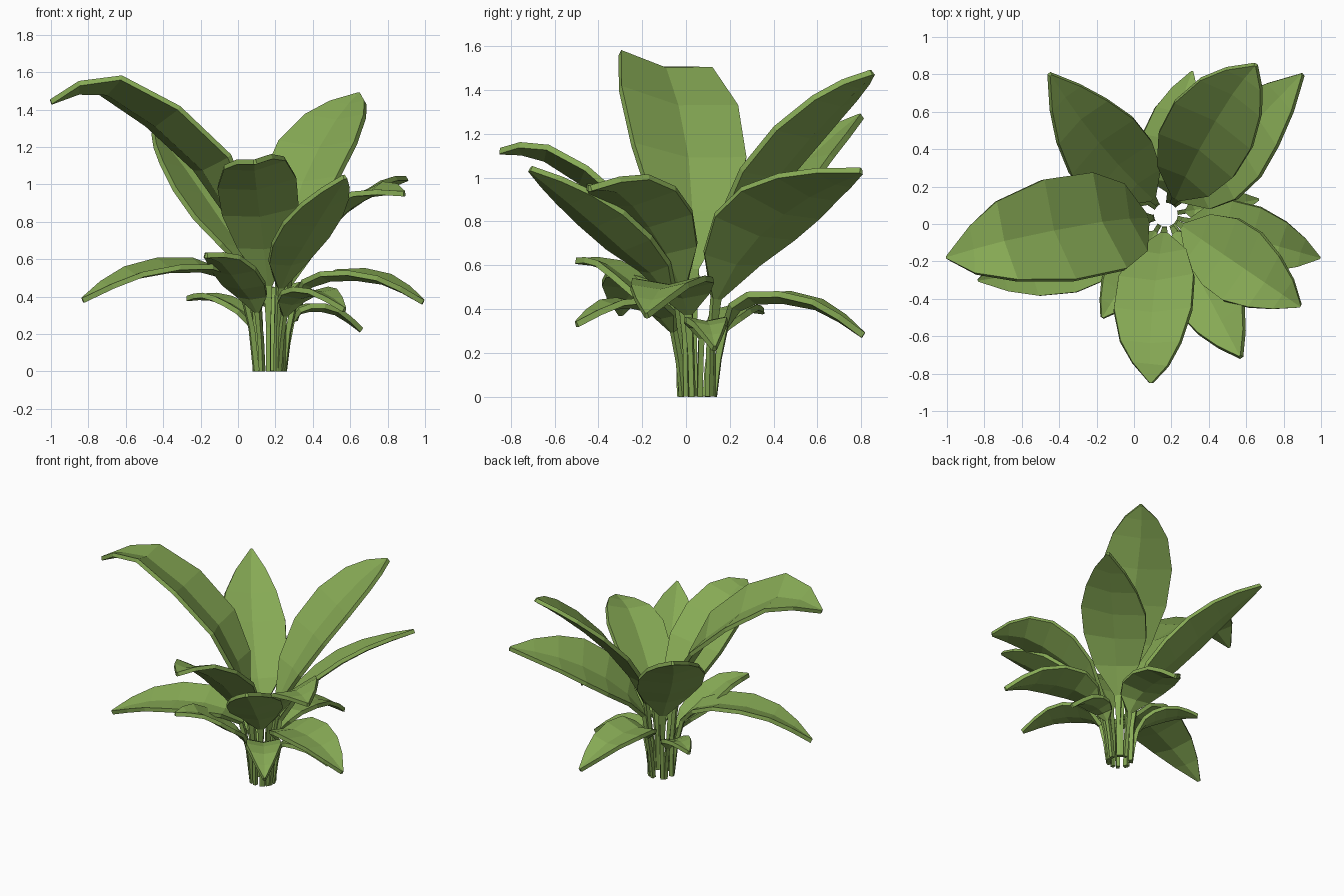
import bpy
import math
from mathutils import Vector

if "Cube" in bpy.data.objects:
    bpy.data.objects.remove(bpy.data.objects["Cube"], do_unlink=True)

# Single leaf green
green = bpy.data.materials.new("leaf_green")
green.use_nodes = True
colour = (0.24, 0.40, 0.09, 1)
green.diffuse_color = colour
green.node_tree.nodes["Principled BSDF"].inputs["Base Color"].default_value = colour
green.node_tree.nodes["Principled BSDF"].inputs["Roughness"].default_value = 0.9

CENTRE = Vector((0.17, 0.05, 0))
BASE_RADIUS = 0.077
STEM_HALF = 0.012
THICKNESS = 0.028

# Position along the spine (0 ground, 1 neck, 4 tip) and share of the full width
SECTIONS = [(0, 0), (0.5, 0), (1, 0.1), (1.5, 0.68), (2, 0.97),
            (2.5, 1), (3, 0.78), (3.5, 0.46), (4, 0.02)]


def spline(knots, u):
    """Point on a smooth curve through the knots."""
    i = min(int(u), len(knots) - 2)
    t = u - i
    b, c = knots[i], knots[i + 1]
    a = knots[i - 1] if i > 0 else b * 2 - c
    d = knots[i + 2] if i + 2 < len(knots) else c * 2 - b
    return 0.5 * (2 * b + (c - a) * t + (2 * a - 5 * b + 4 * c - d) * t ** 2
                  + (3 * b - a - 3 * c + d) * t ** 3)


def leaf(name, tip, neck, mid, crest, width, roll=0, bow=0):
    """Stem and blade in one folded strip; neck, mid, crest are (radius, height).
    A positive roll lifts the left edge; a positive bow swings the blade left."""
    tip = Vector(tip)
    out = tip - CENTRE
    out.z = 0
    reach = out.length
    out.normalize()
    left = Vector((-out.y, out.x, 0))
    knots = [Vector(p) for p in
             ((BASE_RADIUS, 0), neck, mid, crest, (reach, tip.z))]

    verts, faces = [], []
    for u, share in SECTIONS:
        p = spline(knots, u)
        step = spline(knots, min(u + 0.05, 4)) - spline(knots, max(u - 0.05, 0))
        tangent = (out * step.x + Vector((0, 0, step.y))).normalized()
        normal = tangent.cross(left)
        angle = math.radians(roll) * min(u / 2, 1)
        side = left * math.cos(angle) + normal * math.sin(angle)
        half = max(share * width / 2, STEM_HALF if u <= 1 else 0.008)
        fold = normal * half * 0.1 if u > 1 else Vector()
        swing = left * bow * math.sin(math.pi * max(u - 1, 0) / 3)
        spot = CENTRE + out * p.x + Vector((0, 0, p.y)) + swing
        verts += [spot + side * half + fold, spot - fold, spot - side * half + fold]
    for row in range(len(SECTIONS) - 1):
        for col in range(2):
            k = row * 3 + col
            faces.append((k, k + 1, k + 4, k + 3))

    mesh = bpy.data.meshes.new(name)
    mesh.from_pydata(verts, [], faces)
    mesh.materials.append(green)
    obj = bpy.data.objects.new(name, mesh)
    bpy.context.collection.objects.link(obj)
    solid = obj.modifiers.new("thickness", "SOLIDIFY")
    solid.thickness = THICKNESS
    solid.offset = 0


# Tall upper leaves
leaf("tall_right_leaf", (-1, -0.18, 1.44), (0.11, 0.58), (0.33, 1.1), (0.87, 1.51), 0.57, 11, -0.03)
leaf("tall_back_right_leaf", (-0.45, 0.8, 1.28), (0.12, 0.5), (0.36, 0.8), (0.68, 1.09), 0.45, 3, 0.03)
leaf("tall_back_left_leaf", (0.65, 0.85, 1.48), (0.11, 0.55), (0.38, 1.02), (0.73, 1.35), 0.48, 0, 0.03)
leaf("wide_back_left_leaf", (0.9, 0.8, 1.03), (0.12, 0.45), (0.38, 0.76), (0.71, 0.94), 0.46, -18)
leaf("wide_left_leaf", (0.89, -0.44, 0.95), (0.12, 0.5), (0.37, 0.8), (0.64, 0.96), 0.42, 10)
leaf("front_left_leaf", (0.57, -0.71, 1.04), (0.12, 0.45), (0.36, 0.69), (0.64, 0.9), 0.37, 9)
leaf("front_leaf", (0.09, -0.85, 1.12), (0.11, 0.46), (0.35, 0.85), (0.69, 1.1), 0.42, 9, -0.025)

# Drooping lower leaves
leaf("low_left_leaf", (0.99, -0.18, 0.37), (0.14, 0.38), (0.33, 0.51), (0.63, 0.49), 0.35, 2)
leaf("low_right_leaf", (-0.83, -0.3, 0.38), (0.15, 0.42), (0.4, 0.56), (0.78, 0.52), 0.37, -6, 0.05)
leaf("low_back_leaf", (0.31, 0.81, 0.28), (0.13, 0.32), (0.26, 0.45), (0.55, 0.42), 0.32, 0, 0.04)
leaf("low_front_right_leaf", (-0.17, -0.5, 0.62), (0.12, 0.32), (0.27, 0.46), (0.48, 0.6), 0.27)
leaf("low_front_left_leaf", (0.57, -0.5, 0.33), (0.13, 0.3), (0.27, 0.41), (0.48, 0.42), 0.24)
leaf("small_left_leaf", (0.66, 0.13, 0.22), (0.12, 0.27), (0.21, 0.34), (0.36, 0.32), 0.19)
leaf("small_back_right_leaf", (-0.27, 0.35, 0.39), (0.12, 0.25), (0.23, 0.35), (0.39, 0.4), 0.18)
